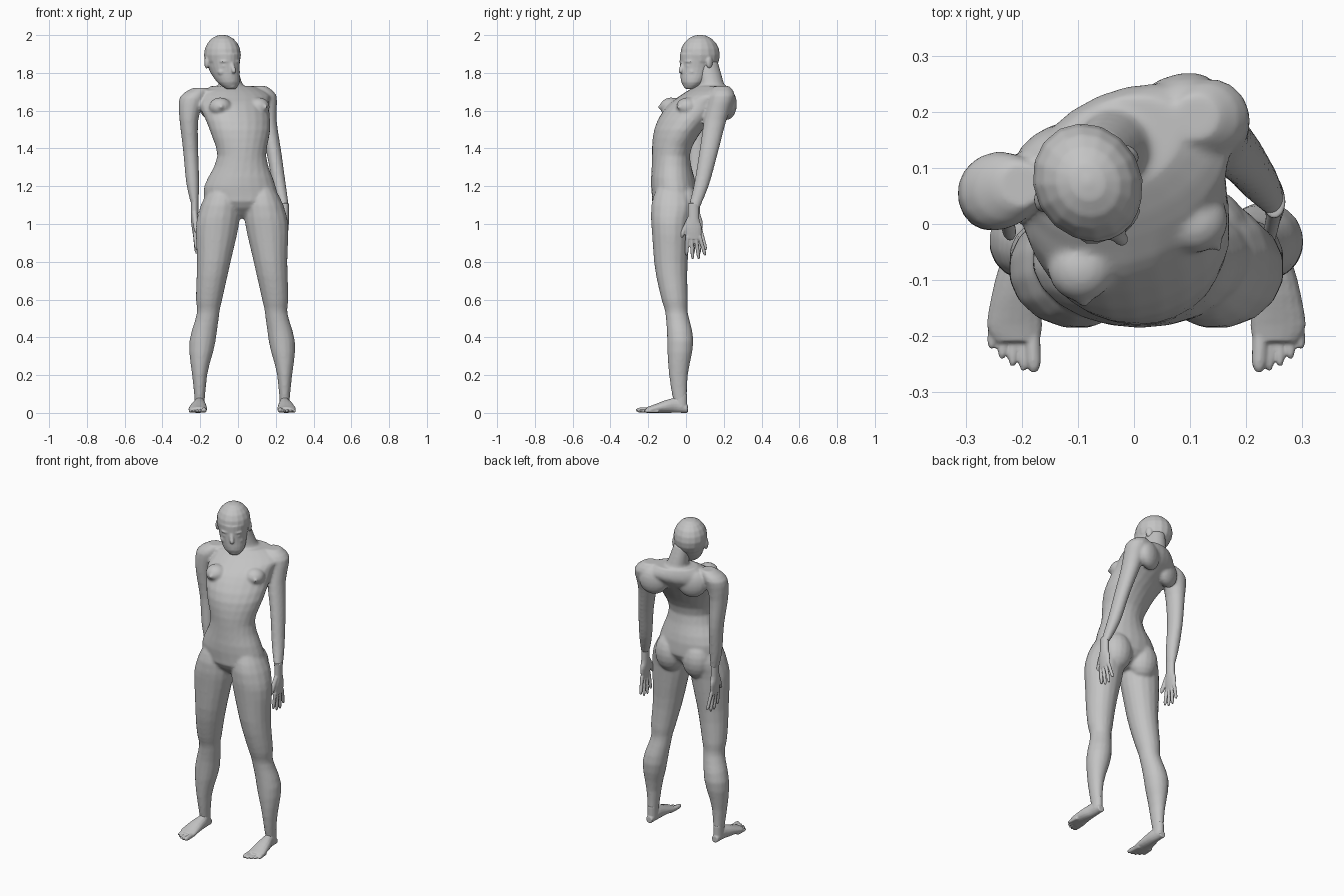
import bpy
import bmesh
from math import cos, sin, pi, radians
from mathutils import Matrix, Quaternion, Vector

default_cube = bpy.data.objects.get("Cube")
if default_cube:
    bpy.data.objects.remove(default_cube, do_unlink=True)

# One plain grey for the whole figure
GREY = (0.55, 0.55, 0.55, 1)
skin = bpy.data.materials.new("plain_grey")
skin.use_nodes = True
skin.diffuse_color = GREY
shader = next(node for node in skin.node_tree.nodes if node.type == 'BSDF_PRINCIPLED')
shader.inputs["Base Color"].default_value = GREY


def fuse(name, bm, voxel, smoothing, frame=Matrix()):
    """Melt the overlapping forms of a bmesh into one continuous skin."""
    bmesh.ops.recalc_face_normals(bm, faces=bm.faces)
    mesh = bpy.data.meshes.new(name)
    bm.to_mesh(mesh)
    bm.free()
    mesh.transform(frame)
    mesh.materials.append(skin)
    obj = bpy.data.objects.new(name, mesh)
    bpy.context.collection.objects.link(obj)
    remesh = obj.modifiers.new("fuse", 'REMESH')
    remesh.mode = 'VOXEL'
    remesh.voxel_size = voxel
    remesh.use_smooth_shade = True
    soften = obj.modifiers.new("soften", 'SMOOTH')
    soften.factor = 0.5
    soften.iterations = smoothing


def slope(before, here, after):
    """Tangent that never overshoots its neighbours."""
    rise, run = here - before, after - here
    return 2 * rise * run / (rise + run) if rise * run > 0 else 0


def refine(values, steps=3):
    """Ease smoothly through a list of key values."""
    padded = [values[0], *values, values[-1]]
    tangents = [slope(*triple) for triple in zip(padded, padded[1:], padded[2:])]
    result = []
    for start, end, leave, arrive in zip(values, values[1:], tangents, tangents[1:]):
        for step in range(steps):
            t = step / steps
            blend = t * t * (3 - 2 * t)
            pull = t * (1 - t) * (leave * (1 - t) - arrive * t)
            result.append(start + (end - start) * blend + pull)
    return result + [values[-1]]


def level(centre):
    return Quaternion()


def loft(bm, sections, rotate=level, sides=16):
    """Skin a closed form through elliptical sections (x, y, z, radius, radius)."""
    loops = []
    for x, y, z, wide, deep in zip(*(refine(column) for column in zip(*sections))):
        centre = Vector((x, y, z))
        turn = rotate(centre)
        angles = [2 * pi * (i + 0.5) / sides for i in range(sides)]
        loops.append([bm.verts.new(centre + turn @ Vector((wide * cos(angle), deep * sin(angle), 0)))
                      for angle in angles])
    for lower, upper in zip(loops, loops[1:]):
        for i in range(sides):
            bm.faces.new((lower[i - 1], lower[i], upper[i], upper[i - 1]))
    bm.faces.new(loops[0])
    bm.faces.new(loops[-1])


def digit(bm, start, end, radius):
    """Rounded tapering finger, toe, nose or tendon."""
    start, end = Vector(start), Vector(end)
    direction = (end - start).to_track_quat('Z', 'Y')
    profile = ((0, 1), (0.8, 0.9), (1, 0.4))
    sections = [(*start.lerp(end, t), radius * scale, radius * scale) for t, scale in profile]
    loft(bm, sections, lambda centre: direction, sides=10)


def blob(bm, centre, size, yaw=0, frame=Matrix()):
    """Ellipsoid muscle or soft form."""
    shape = frame @ Matrix.Translation(centre) @ Matrix.Rotation(radians(yaw), 4, 'Z')
    shape = shape @ Matrix.Diagonal((*size, 1))
    bmesh.ops.create_uvsphere(bm, u_segments=16, v_segments=10, radius=1, matrix=shape)


SIDES = (("left", 1), ("right", -1))
TWIST = radians(23)
body = bmesh.new()


# Torso, twisting from the waist up to the shoulders
def torso_twist(centre):
    share = min(max((centre.z - 1.25) / 0.32, 0), 1)
    return Quaternion((0, 0, 1), TWIST * share)


torso = (
    (.02, -.06, 1.03, .04, .04),
    (.02, -.06, 1.12, .2, .12),
    (.01, -.065, 1.2, .19, .12),
    (.02, -.08, 1.36, .13, .1),
    (.01, -.04, 1.5, .165, .125),
    (-.02, .06, 1.63, .19, .15),
    (-.01, .11, 1.68, .19, .13),
    (-.03, .14, 1.73, .12, .08),
)
loft(body, torso, torso_twist, sides=22)

# Chest, shoulder blades and collarbones follow the twisted upper body
chest = Matrix.Translation((-.01, .12, 0)) @ Matrix.Rotation(TWIST, 4, 'Z')
STERNUM = -.045
for side, s in SIDES:
    blob(body, (s * .11, .055, 1.635), (.085, .05, .085), frame=chest)
    blob(body, (STERNUM + s * .11, -.15, 1.62), (.06, .06, .05), s * 15, chest)
    blob(body, (STERNUM + s * .13, -.21, 1.62), (.01, .01, .01), frame=chest)
    digit(body, chest @ Vector((s * .02, -.07, 1.7)), chest @ Vector((s * .18, -.02, 1.7)), .014)

# Neck leaning forward
neck = ((-.03, .14, 1.69, .1, .09), (-.04, .135, 1.75, .06, .065), (-.06, .11, 1.86, .05, .06))
loft(body, neck, torso_twist)

# Arms share their thickness, each follows its own path
arm_sizes = ((.04, .04), (.07, .07), (.05, .06), (.04, .05), (.035, .04), (.02, .03))
arm_paths = {
    "left": ((.11, .19, 1.73), (.135, .19, 1.68), (.155, .155, 1.55),
             (.19, .12, 1.38), (.22, .08, 1.2), (.25, .04, 1.08)),
    "right": ((-.2, .07, 1.72), (-.24, .06, 1.67), (-.26, .05, 1.55),
              (-.25, .06, 1.38), (-.24, .05, 1.22), (-.23, .045, 1.11)),
}
palm = ((.03, .02, .03), (-.05, .02, .03), (-.1, .018, .044), (-.16, .01, .04))
for side, s in SIDES:
    path = arm_paths[side]
    loft(body, [(*point, *size) for point, size in zip(path, arm_sizes)])

    # Hand hanging from the wrist, fingers curling slightly inwards
    hand = bmesh.new()
    wrist = Vector(path[-1])
    loft(hand, [(wrist.x, wrist.y, wrist.z + rise, thick, wide) for rise, thick, wide in palm])
    for finger in range(4):
        spread = finger - 1.5
        knuckle = wrist + Vector((0, spread * .022, -.145))
        tip = wrist + Vector((-s * .01, spread * .033 + .012, spread * spread * .01 - .27))
        digit(hand, knuckle, tip, .0105)
    digit(hand, wrist + Vector((0, -.02, -.05)), wrist + Vector((-s * .01, -.07, -.155)), .014)
    fuse(side + "_hand", hand, voxel=.004, smoothing=2)

# Legs and feet are measured sideways from the midline of the hips
MIDLINE = .022
leg = (
    (.1, -.07, 1.22, .05, .07),
    (.115, -.07, 1.1, .105, .115),
    (.13, -.08, 1, .115, .105),
    (.15, -.08, .8, .09, .09),
    (.175, -.06, .6, .07, .07),
    (.18, -.05, .53, .06, .06),
    (.21, -.03, .38, .07, .07),
    (.225, -.04, .2, .04, .05),
    (.225, -.03, .05, .025, .035),
)
foot = (
    (.225, .01, .02, .02),
    (.225, -.05, .03, .04),
    (.23, -.1, .04, .035),
    (.235, -.18, .05, .02),
    (.23, -.21, .04, .015),
)


def stand(centre):
    return Quaternion((1, 0, 0), pi / 2)


for side, s in SIDES:
    def place(out, y, z):
        return (MIDLINE + s * out, y, z)

    loft(body, [(*place(out, y, z), wide, deep) for out, y, z, wide, deep in leg])
    blob(body, place(.092, -.01, 1.095), (.09, .08, .115))
    blob(body, place(.18, -.08, .55), (.035, .025, .05))

    # Foot with a row of toes, the big one innermost
    sole = bmesh.new()
    loft(sole, [(*place(out, y, height), wide, height) for out, y, wide, height in foot], stand)
    loft(sole, [(*place(.225, -.03, z), .027, .037) for z in (.03, .1)])
    for toe in range(5):
        radius = .01 if toe else .015
        root = place(.205 + toe * .016, toe * .006 - .17, radius)
        digit(sole, root, place(.2 + toe * .019, toe * toe * .0026 - .264, radius), radius)
    fuse(side + "_foot", sole, voxel=.004, smoothing=2)

fuse("body", body, voxel=.008, smoothing=5)

# Head: rounded cranium over a tapering jaw, facing along its own axis
head_frame = Matrix.Translation((-.08, .07, 0)) @ Matrix.Rotation(radians(28), 4, 'Z')
jaw = (
    (.014, -.065, 1.715, .025, .02),
    (.01, -.045, 1.75, .06, .06),
    (0, -.01, 1.83, .08, .095),
    (0, 0, 1.9, .09, .105),
)
head = bmesh.new()
loft(head, jaw, sides=24)
blob(head, (0, .005, 1.895), (.096, .108, .107))

# Facial features
digit(head, (0, -.094, 1.85), (.007, -.119, 1.8), .014)
for lip in (1.772, 1.758):
    blob(head, (.008, -.096, lip), (.022, .011, .007))
blob(head, (.013, -.078, 1.732), (.024, .02, .017))
for side, s in SIDES:
    blob(head, (s * .034, -.084, 1.836), (.018, .012, .01), s * 20)
    blob(head, (s * .034, -.087, 1.86), (.028, .013, .008), s * 20)
    blob(head, (s * .04, -.065, 1.805), (.026, .024, .022), s * 20)
    blob(head, (s * .09, .014, 1.855), (.012, .02, .033), s * 15)
fuse("head", head, voxel=.005, smoothing=3, frame=head_frame)
